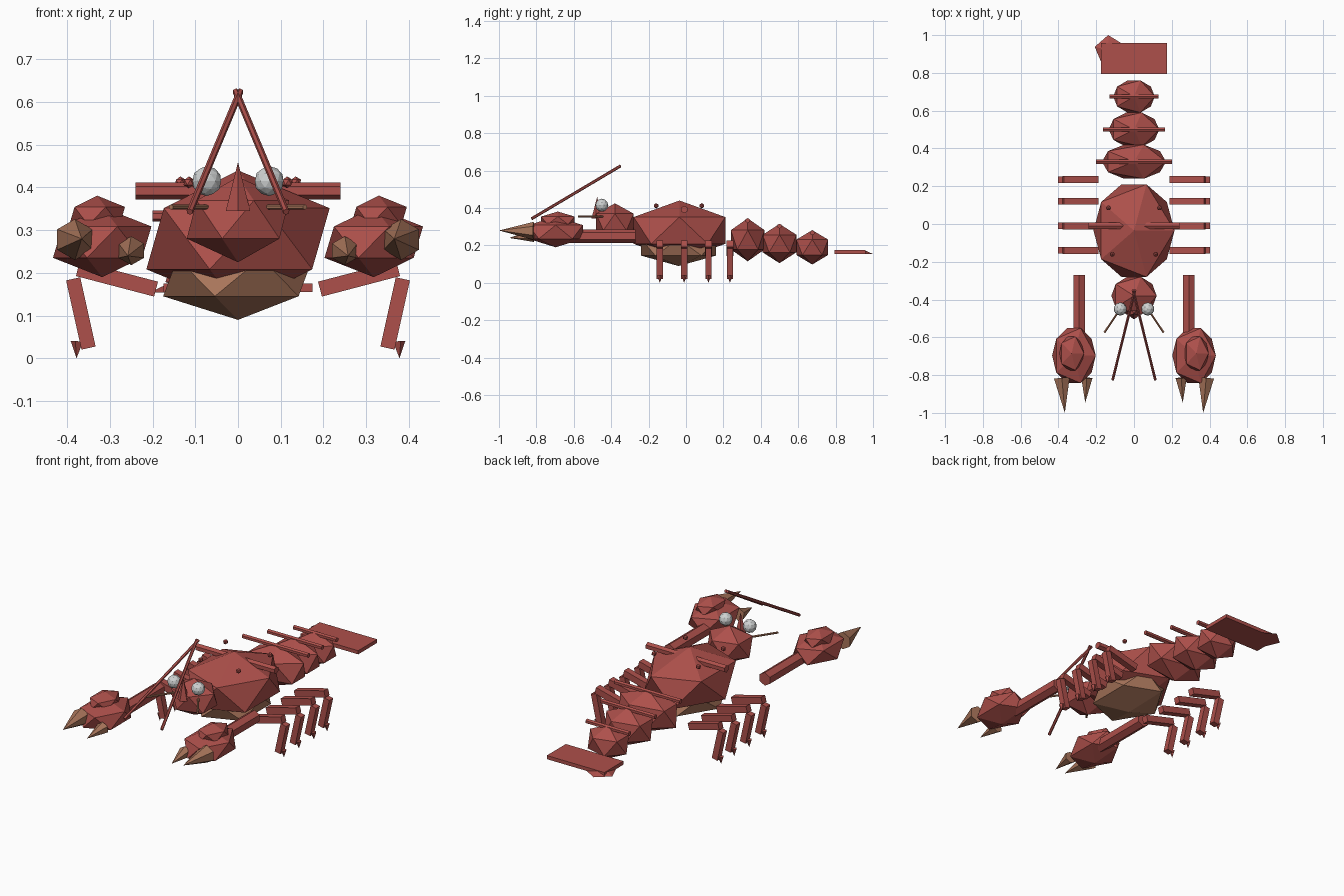
import bpy, math
from mathutils import Vector

if "Cube" in bpy.data.objects:
    bpy.data.objects.remove(bpy.data.objects["Cube"])


def material(name, rgb):
    m = bpy.data.materials.new(name)
    m.diffuse_color = (*rgb, 1)
    m.use_nodes = True
    m.node_tree.nodes["Principled BSDF"].inputs["Base Color"].default_value = m.diffuse_color
    return m


RED = material("shell red", (0.42, 0.08, 0.07))
BROWN = material("claw brown", (0.40, 0.18, 0.105))
GREY = material("eye grey", (0.62, 0.64, 0.64))


def finish(name, mat):
    o = bpy.context.object
    o.name = name
    o.data.materials.append(mat)
    return o


def gem(name, loc, size, mat=RED, sub=1):
    """Faceted icosahedral lump with given radii."""
    bpy.ops.mesh.primitive_ico_sphere_add(subdivisions=sub, radius=1, location=loc)
    o = finish(name, mat)
    o.scale = size
    return o


def rod(name, a, b, r1, r2=None, mat=RED, sides=6):
    """Cylinder or cone running from a to b."""
    a, b = Vector(a), Vector(b)
    d = b - a
    bpy.ops.mesh.primitive_cone_add(vertices=sides, radius1=r1,
                                    radius2=r1 if r2 is None else r2,
                                    depth=d.length, location=(a + b) / 2)
    o = finish(name, mat)
    o.rotation_euler = d.to_track_quat('Z', 'Y').to_euler()
    return o


def box(name, loc, size, roll=0):
    bpy.ops.mesh.primitive_cube_add(size=1, location=loc)
    o = finish(name, RED)
    o.scale = size
    o.rotation_euler = (0, roll, 0)
    return o


def bar(name, a, b, t):
    """Square bar lying in an xz plane."""
    a, b = Vector(a), Vector(b)
    d = b - a
    return box(name, (a + b) / 2, (d.length, t, t), -math.atan2(d.z, d.x))


# Body, belly and head
gem("carapace", (0, -0.035, 0.28), (0.24, 0.288, 0.16))
gem("belly", (0, -0.04, 0.19), (0.196, 0.235, 0.10), BROWN)
gem("head", (0, -0.38, 0.325), (0.134, 0.118, 0.10))
rod("rostrum", (0, -0.475, 0.345), (0, -0.475, 0.46), 0.03, 0, sides=5)
rod("carapace_ridge", (-0.24, -0.01, 0.392), (0.24, -0.01, 0.392), 0.02)

# Tail segments, each with a cross ridge: y, centre z, radii, ridge half length, ridge z
for i, (y, z, size, half, rz) in enumerate([
        (0.33, 0.23, (0.19, 0.106, 0.115), 0.20, 0.333),
        (0.50, 0.21, (0.15, 0.106, 0.105), 0.165, 0.303),
        (0.675, 0.19, (0.123, 0.10, 0.092), 0.13, 0.268)]):
    gem(f"tail_segment_{i}", (0, y, z), size)
    rod(f"tail_ridge_{i}", (-half, y, rz), (half, y, rz), 0.013)

# Tail fan
box("tail_fan", (0, 0.877, 0.165), (0.35, 0.165, 0.02))
lobe = rod("tail_fan_lobe", (-0.13, 0.92, 0.154), (-0.13, 0.92, 0.172), 0.08, 0.04, sides=5)
lobe.rotation_euler = (0, 0, math.radians(5))

# Paired parts
for s, side in ((-1, "left"), (1, "right")):
    gem(f"{side}_eye", (s * 0.073, -0.45, 0.415), (0.035,) * 3, GREY, 2)
    rod(f"{side}_antenna", (s * 0.113, -0.825, 0.343), (s * -0.005, -0.35, 0.625), 0.008)
    rod(f"{side}_antennule", (s * 0.06, -0.43, 0.354), (s * 0.157, -0.575, 0.354), 0.006, mat=BROWN)
    for i, (x, y) in enumerate(((0.135, 0.085), (0.115, -0.16))):
        gem(f"{side}_shell_bump_{i}", (s * x, y, 0.412), (0.014,) * 3)

    # Claw
    rod(f"{side}_arm", (s * 0.29, -0.27, 0.25), (s * 0.29, -0.62, 0.25), 0.036)
    gem(f"{side}_palm", (s * 0.318, -0.697, 0.272), (0.129, 0.171, 0.082))
    gem(f"{side}_palm_knuckle", (s * 0.33, -0.685, 0.333), (0.073, 0.105, 0.048))
    rod(f"{side}_big_pincer", (s * 0.382, -0.815, 0.278), (s * 0.366, -1.0, 0.28), 0.048, 0, BROWN)
    rod(f"{side}_small_pincer", (s * 0.25, -0.815, 0.252), (s * 0.258, -0.945, 0.24), 0.034, 0, BROWN)

    # Walking legs
    for i, y in enumerate((-0.14, -0.01, 0.12, 0.235)):
        bar(f"{side}_upper_leg_{i}", (s * 0.192, y, 0.162), (s * 0.375, y, 0.21), 0.036)
        bar(f"{side}_lower_leg_{i}", (s * 0.386, y, 0.186), (s * 0.35, y, 0.024), 0.034)
        rod(f"{side}_leg_tip_{i}", (s * 0.376, y, 0.04), (s * 0.378, y, 0), 0.016, 0, sides=5)
